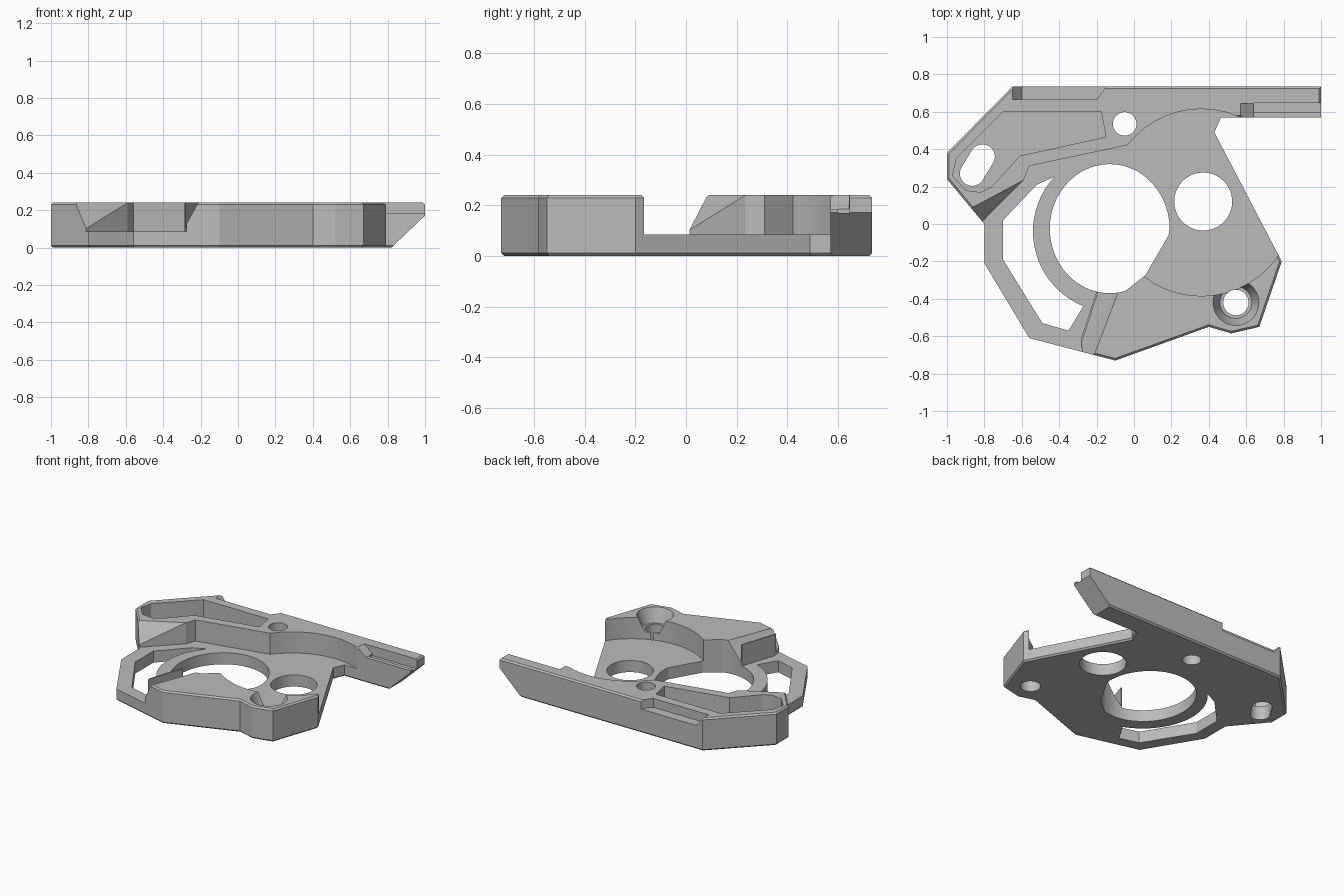
import bpy
import bmesh
from math import cos, sin, radians

cube = bpy.data.objects.get("Cube")
if cube:
    bpy.data.objects.remove(cube)

TOP, FLOOR = 0.24, 0.085

grey = bpy.data.materials.new("plain grey")
grey.use_nodes = True
colour = (0.5, 0.5, 0.5, 1)
grey.diffuse_color = colour
grey.node_tree.nodes["Principled BSDF"].inputs["Base Color"].default_value = colour


def finish(bm, name):
    bmesh.ops.recalc_face_normals(bm, faces=bm.faces)
    mesh = bpy.data.meshes.new(name)
    bm.to_mesh(mesh)
    bm.free()
    mesh.materials.append(grey)
    obj = bpy.data.objects.new(name, mesh)
    bpy.context.collection.objects.link(obj)
    return obj


def prism(name, points, low, high, chamfer=0):
    """Straight-sided solid from an outline, with optional chamfered rims."""
    bm = bmesh.new()
    face = bm.faces.new([bm.verts.new((x, y, low)) for x, y in points])
    up = bmesh.ops.extrude_face_region(bm, geom=[face])["geom"]
    for v in up:
        if isinstance(v, bmesh.types.BMVert):
            v.co.z = high
    if chamfer:
        rims = [e for e in bm.edges if abs(e.verts[0].co.z - e.verts[1].co.z) < 1e-4]
        bmesh.ops.bevel(bm, geom=rims, offset=chamfer, segments=1, affect='EDGES')
    return finish(bm, name)


def hull(name, points):
    bm = bmesh.new()
    for p in points:
        bm.verts.new(p)
    bmesh.ops.convex_hull(bm, input=bm.verts)
    return finish(bm, name)


def cone(name, x, y, low, high, r_low, r_high):
    bm = bmesh.new()
    bmesh.ops.create_cone(bm, cap_ends=True, segments=48, radius1=r_low,
                          radius2=r_high, depth=high - low)
    bmesh.ops.translate(bm, verts=bm.verts, vec=(x, y, (low + high) / 2))
    return finish(bm, name)


def box(name, x0, x1, y0, y1, z0, z1):
    return prism(name, [(x0, y0), (x1, y0), (x1, y1), (x0, y1)], z0, z1)


def arc(x, y, rx, ry, start, end, n=32):
    angles = [radians(start + (end - start) * i / n) for i in range(n + 1)]
    return [(x + rx * cos(a), y + ry * sin(a)) for a in angles]


# Full-height body
body = prism("bracket_body", [
    (-0.65, 0.735), (-1, 0.38), (-1, 0.24), (-0.8, 0), (-0.8, -0.21),
    (-0.56, -0.61), (-0.1, -0.73), (0.4, -0.55), (0.52, -0.585), (0.67, -0.55),
    (0.79, -0.2), (0.43, 0.49), (0.465, 0.57), (1, 0.57), (1, 0.735)],
    0, TOP, 0.011)

cutters = []
cut = cutters.append

# Recessed floor: round pocket and the lowered left side
cut(cone("round_pocket", 0.36, 0.115, FLOOR, 0.4, 0.5, 0.5))
cut(prism("left_recess", [
    (-0.2, -0.36), (-0.285, -0.62), (-0.24, -0.9), (-1.2, -0.9), (-1.2, 0),
    (-0.815, 0.01), (-0.59, 0.235), (-0.56, 0.31), (-0.02, 0.425), (0.1, 0.2),
    (0, -0.2)], FLOOR, 0.4))

# Sloped corner beside the recess
cut(hull("corner_slope", [
    (-0.93, 0.053, TOP), (-0.59, 0.235, TOP), (-0.815, 0.01, 0.1),
    (-0.93, 0.053, 0.4), (-0.59, 0.235, 0.4), (-0.75, -0.2, 0.1),
    (-0.75, -0.2, 0.4)]))

# Sloped end of the front block
ends = [((-0.04, -0.25), (-0.155, -0.25)), ((-0.235, -0.76), (-0.32, -0.76))]
slope = []
for high, low in ends:
    slope += [(*high, TOP + 0.001), (*high, 0.4), (*low, 0.1), (*low, 0.4)]
cut(hull("block_end_slope", slope))

# Large opening and curved side window
cut(prism("main_opening", arc(-0.13, -0.025, 0.32, 0.345, 0, 285, 64) + [
    (0.06, -0.275), (0.15, -0.12), (0.185, -0.06)], -0.1, 0.4))
cut(prism("side_window", arc(-0.11, -0.04, 0.43, 0.43, 137, 248) + [
    (-0.35, -0.57), (-0.49, -0.53), (-0.7, -0.19), (-0.7, 0.02),
    (-0.52, 0.21)], -0.1, 0.4))

# Rear left pocket with its slotted hole
cut(prism("rear_pocket", [
    (-0.7, 0.6), (-0.175, 0.6), (-0.15, 0.465), (-0.61, 0.365), (-0.76, 0.2),
    (-0.82, 0.17), (-0.9, 0.18), (-0.97, 0.26), (-0.95, 0.35)], 0.1, 0.4))
cut(prism("slot_hole", arc(-0.865, 0.27, 0.066, 0.066, 150, 330, 16)
          + arc(-0.81, 0.36, 0.066, 0.066, -30, 150, 16), -0.1, 0.4))

# Round holes and the countersink
for name, x, y, r in (("small_hole", -0.05, 0.535, 0.063),
                      ("round_hole", 0.37, 0.12, 0.155),
                      ("screw_hole", 0.545, -0.42, 0.068)):
    cut(cone(name, x, y, -0.1, 0.4, r, r))
cut(cone("countersink", 0.545, -0.42, 0.14, TOP + 0.02, 0.085, 0.13))

# Rail: lowered front lip with groove, and the slanted tip underneath
cut(hull("rail_step", [
    (x, y, z) for y in (0.5, 0.645)
    for x, z in ((0.57, TOP), (0.64, 0.185), (1.1, 0.185), (1.1, 0.4), (0.57, 0.4))]))
cut(box("rail_groove", 0.64, 1.1, 0.6, 0.646, 0.17, 0.3))
cut(hull("rail_tip_slant", [
    (x, y, z) for y in (0.5, 0.8)
    for x, z in ((0.8, -0.02), (1.02, 0.19), (1.1, -0.02))]))

# Rear ledge with a sloped left end and slanted right end
cut(hull("rear_ledge", [
    (-0.65, 0.665, TOP), (-0.65, 0.8, TOP), (-0.65, 0.665, 0.4), (-0.65, 0.8, 0.4),
    (-0.6, 0.665, 0.175), (-0.6, 0.8, 0.175), (-0.2, 0.665, 0.175),
    (-0.2, 0.665, 0.4), (-0.1, 0.8, 0.175), (-0.1, 0.8, 0.4)]))

for c in cutters:
    c.hide_render = True
    mod = body.modifiers.new(c.name, 'BOOLEAN')
    mod.operation = 'DIFFERENCE'
    mod.solver = 'EXACT'
    mod.object = c

# Bake the cuts and discard the cutters
bpy.context.view_layer.update()
graph = bpy.context.evaluated_depsgraph_get()
baked = bpy.data.meshes.new_from_object(body.evaluated_get(graph))
body.modifiers.clear()
body.data = baked
for c in cutters:
    bpy.data.objects.remove(c)
baked.materials.clear()
baked.materials.append(grey)
for p in baked.polygons:
    p.material_index = 0

# Smooth the round walls, keep the edges sharp
bpy.ops.object.select_all(action='DESELECT')
body.select_set(True)
bpy.context.view_layer.objects.active = body
bpy.ops.object.shade_smooth_by_angle(angle=radians(20))
